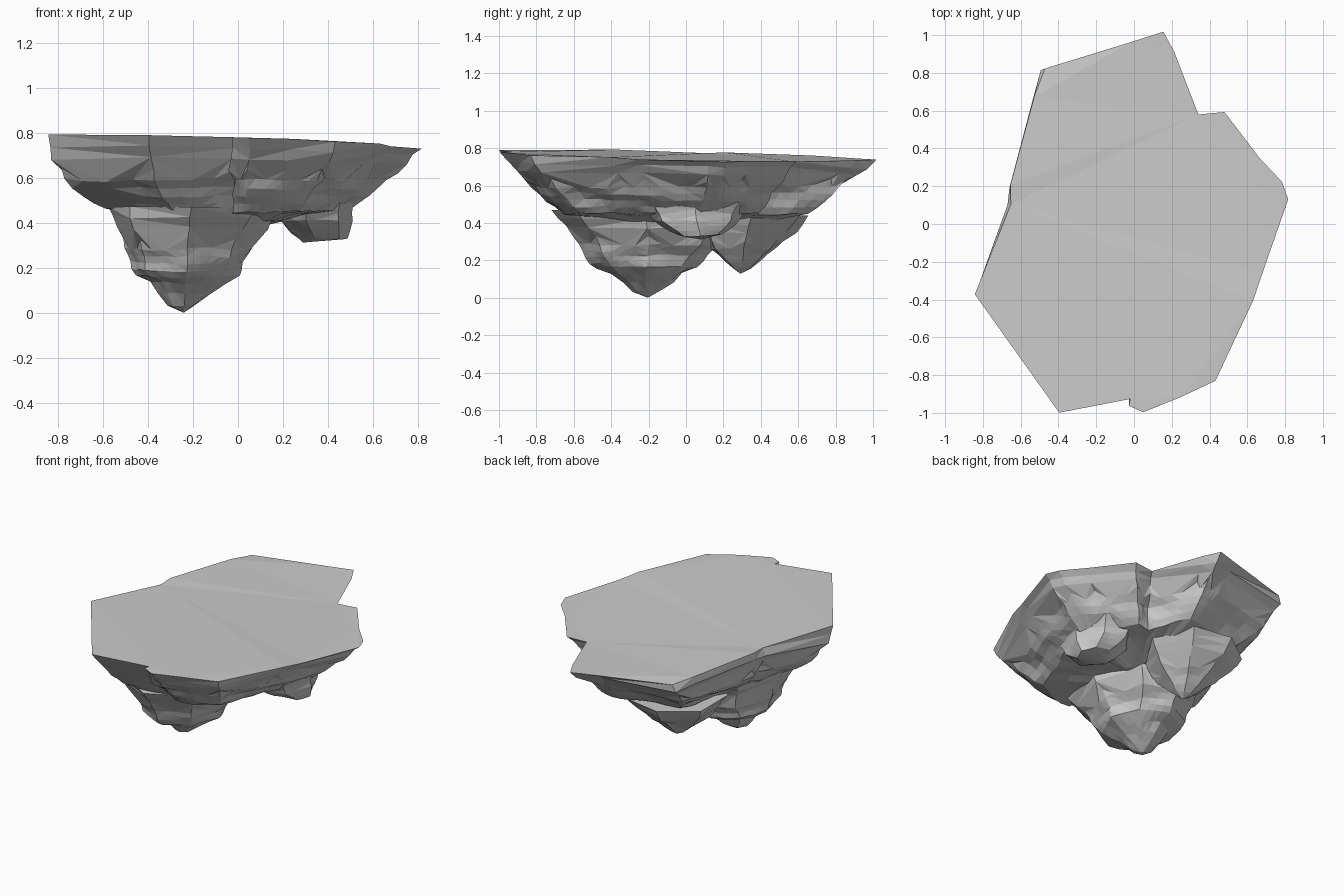
import bpy
import bmesh
from math import cos, sin, tau
from mathutils import Vector, noise

cube = bpy.data.objects.get("Cube")
if cube:
    bpy.data.objects.remove(cube, do_unlink=True)

stone = bpy.data.materials.new("grey stone")
stone.use_nodes = True
stone_colour = (0.6, 0.6, 0.6, 1)
stone.diffuse_color = stone_colour
stone.node_tree.nodes["Principled BSDF"].inputs["Base Color"].default_value = stone_colour


def top_height(x, y):
    """Height of the gently tilted flat top."""
    return 0.757 - 0.03 * x - 0.022 * y


def draw_in(outline, left, right, depth, height):
    """Copy the outline lower down, narrowed by a share on each side."""
    return [(x * (right if x > 0 else left), y * depth, height) for x, y in outline]


def oval(sides, centre_x, centre_y, radius_x, radius_y, height):
    """Ring of points around an upright axis."""
    angles = [tau * i / sides for i in range(sides)]
    return [(centre_x + radius_x * cos(a), centre_y + radius_y * sin(a), height) for a in angles]


def roughen(vert, strength):
    """Push a vertex in or out, with flat layers stretched along the strata."""
    p = vert.co.copy()
    layered = Vector((p.x * 3, p.y * 3, p.z * 13))
    side = Vector((vert.normal.x, vert.normal.y, vert.normal.z * 0.5))
    vert.co = p + side * noise.noise(layered) * strength + noise.noise_vector(p * 9) * strength * 0.25


def rock(name, rings, tip, cuts=3, strength=0.045):
    """Loft rings downwards to a tip, then break the sides into rough facets."""
    bm = bmesh.new()
    loops = [[bm.verts.new(p) for p in ring] for ring in rings]
    end = bm.verts.new(tip)
    count = len(loops[0])
    for i in range(count):
        j = (i + 1) % count
        for upper, lower in zip(loops, loops[1:]):
            bm.faces.new((upper[i], lower[i], lower[j], upper[j]))
        bm.faces.new((loops[-1][i], end, loops[-1][j]))
    cap = bm.faces.new(loops[0])
    bmesh.ops.recalc_face_normals(bm, faces=bm.faces)
    rim_edges = set(cap.edges)
    bmesh.ops.subdivide_edges(bm, edges=[e for e in bm.edges if e not in rim_edges],
                              cuts=cuts, use_grid_fill=True)
    bm.normal_update()
    fixed = set(loops[0]) | {end}
    for vert in bm.verts:
        if vert not in fixed:
            roughen(vert, strength)
    bmesh.ops.triangulate(bm, faces=bm.faces)
    bmesh.ops.recalc_face_normals(bm, faces=bm.faces)
    mesh = bpy.data.meshes.new(name)
    bm.to_mesh(mesh)
    bm.free()
    mesh.materials.append(stone)
    bpy.context.collection.objects.link(bpy.data.objects.new(name, mesh))


# Upper slab with a notched rim, stepping in to a ledge and a lower edge
outline = [(-.4, -1), (-.02, -.93), (-.03, -.97), (.05, -.985), (.25, -.92), (.44, -.84),
           (.62, -.4), (.69, -.26), (.83, .13), (.79, .22), (.67, .35), (.48, .59),
           (.34, .57), (.2, .9), (.15, 1), (0, .96), (-.48, .83), (-.53, .68),
           (-.65, .2), (-.65, .1), (-.83, -.37)]
rim = [(x, y, top_height(x, y)) for x, y in outline]
ledge = draw_in(outline, left=.94, right=.8, depth=.83, height=.59)
lower_edge = draw_in(outline, left=.72, right=.61, depth=.66, height=.45)
rock("upper_slab", [rim, ledge, lower_edge], (-.05, 0, .37))

# Main peak, hanging lowest
rock("main_peak", [oval(8, -.21, -.22, .38, .5, .47),
                   oval(8, -.22, -.2, .29, .38, .28),
                   oval(8, -.23, -.21, .22, .26, .17)], (-.24, -.21, 0))

# Shorter peak under the back corner
rock("back_peak", [oval(7, -.17, .35, .32, .33, .44),
                   oval(7, -.17, .31, .18, .19, .26)], (-.15, .29, .125), strength=.035)

# Blunt knob beneath the widest side
rock("side_knob", [oval(7, .34, .05, .19, .3, .51),
                   oval(7, .34, .06, .17, .24, .41),
                   oval(7, .37, .08, .11, .11, .335)], (.29, .08, .31), cuts=2, strength=.03)
